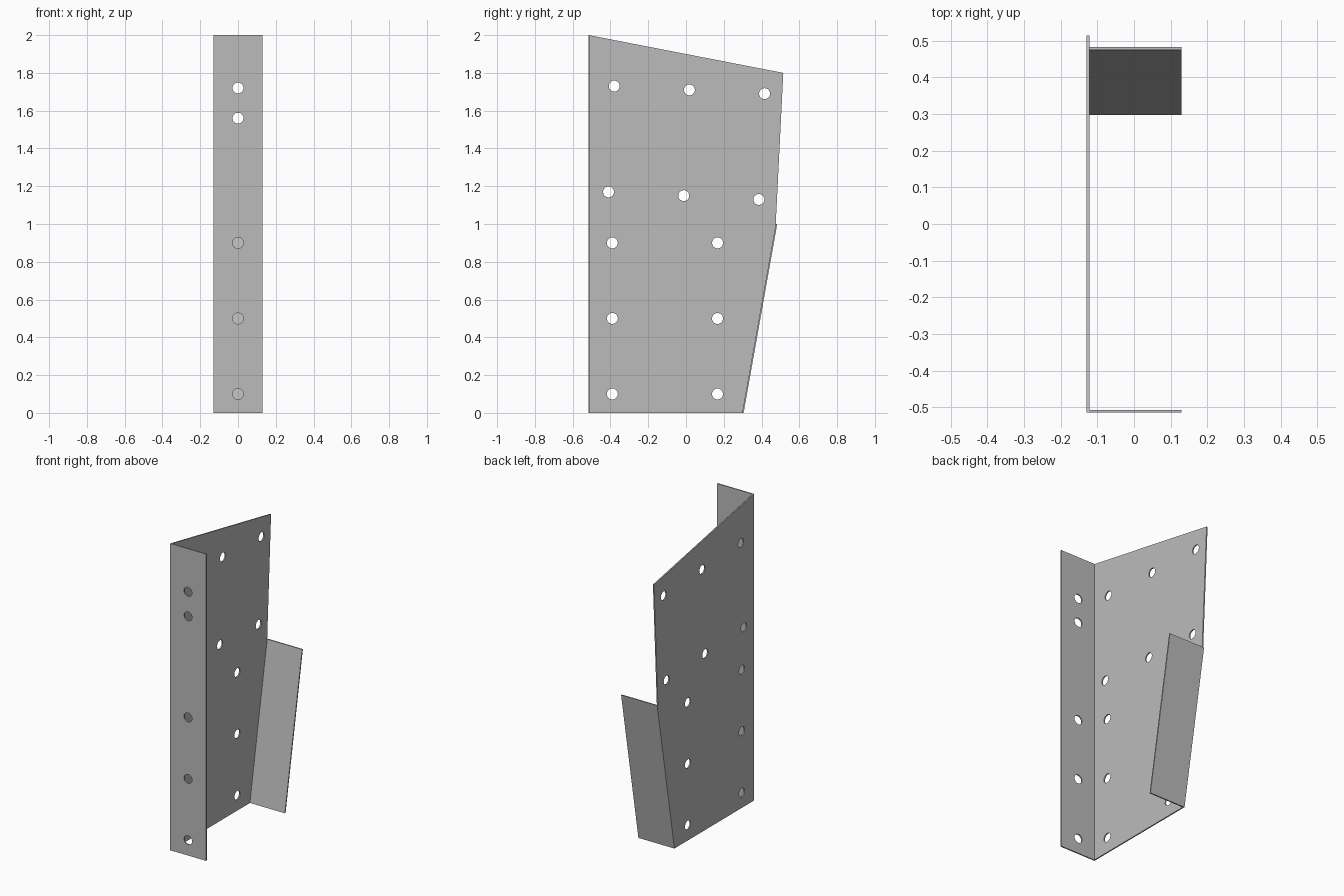
import bpy
from math import cos, sin, tau
from mathutils import Matrix

cube = bpy.data.objects.get("Cube")
if cube:
    bpy.data.objects.remove(cube)

T = 0.008                       # sheet thickness
HALF_W, HALF_D = 0.13, 0.515    # half width and half depth
HOLE_R = 0.029

steel = bpy.data.materials.new("grey steel")
steel.use_nodes = True
GREY = (0.5, 0.5, 0.5, 1)
steel.diffuse_color = GREY
steel.node_tree.nodes["Principled BSDF"].inputs["Base Color"].default_value = GREY

# Local profile axes mapped to the side plane (y, z) or the front plane (x, z)
SIDE = Matrix(((0, 0, 1, 0), (1, 0, 0, 0), (0, 1, 0, 0), (0, 0, 0, 1)))
FRONT = Matrix(((1, 0, 0, 0), (0, 0, -1, 0), (0, 1, 0, 0), (0, 0, 0, 1)))


def circle(cx, cy, n=28):
    return [(cx + HOLE_R * cos(tau * i / n), cy + HOLE_R * sin(tau * i / n))
            for i in range(n)]


def plate(name, outline, holes, thickness, axes, centre):
    """Flat plate with round holes, cut from a filled profile."""
    curve = bpy.data.curves.new(name + "_profile", "CURVE")
    curve.dimensions = "2D"
    curve.fill_mode = "BOTH"
    curve.extrude = thickness / 2
    for loop in [outline] + [circle(*h) for h in holes]:
        spline = curve.splines.new("POLY")
        spline.points.add(len(loop) - 1)
        for point, (u, v) in zip(spline.points, loop):
            point.co = (u, v, 0, 1)
        spline.use_cyclic_u = True
    helper = bpy.data.objects.new(name + "_helper", curve)
    mesh = bpy.data.meshes.new_from_object(helper)
    bpy.data.objects.remove(helper)
    bpy.data.curves.remove(curve)
    mesh.transform(Matrix.Translation(centre) @ axes)
    mesh.name = name
    mesh.materials.clear()
    mesh.materials.append(steel)
    mesh.shade_flat()
    obj = bpy.data.objects.new(name, mesh)
    bpy.context.collection.objects.link(obj)
    return obj


# Web plate: slanted top, tapered rear edge
web_outline = [(-HALF_D, 0), (0.297, 0), (0.475, 1), (HALF_D, 1.8), (-HALF_D, 2)]
web_holes = [(y, z) for y in (-0.39, 0.167) for z in (0.1, 0.5, 0.9)]
for y, z in ((-0.38, 1.73), (-0.41, 1.17)):
    web_holes += [(y + 0.398 * i, z - 0.02 * i) for i in range(3)]
plate("web_plate", web_outline, web_holes, T, SIDE, (-HALF_W + T / 2, 0, 0))

# Front flange: full height strip with a row of holes
x0 = -HALF_W + T
front_outline = [(x0, 0), (HALF_W, 0), (HALF_W, 2), (x0, 2)]
front_holes = [(0, z) for z in (0.1, 0.5, 0.9, 1.56, 1.72)]
plate("front_flange", front_outline, front_holes, T, FRONT,
      (0, -HALF_D + T / 2, 0))

# Rear flange: leaning strip along the lower rear edge
rear_outline = [(0.297, 0), (0.297 + T, 0), (0.475 + T, 1), (0.475, 1)]
plate("rear_flange", rear_outline, [], 2 * HALF_W, SIDE, (0, 0, 0))
